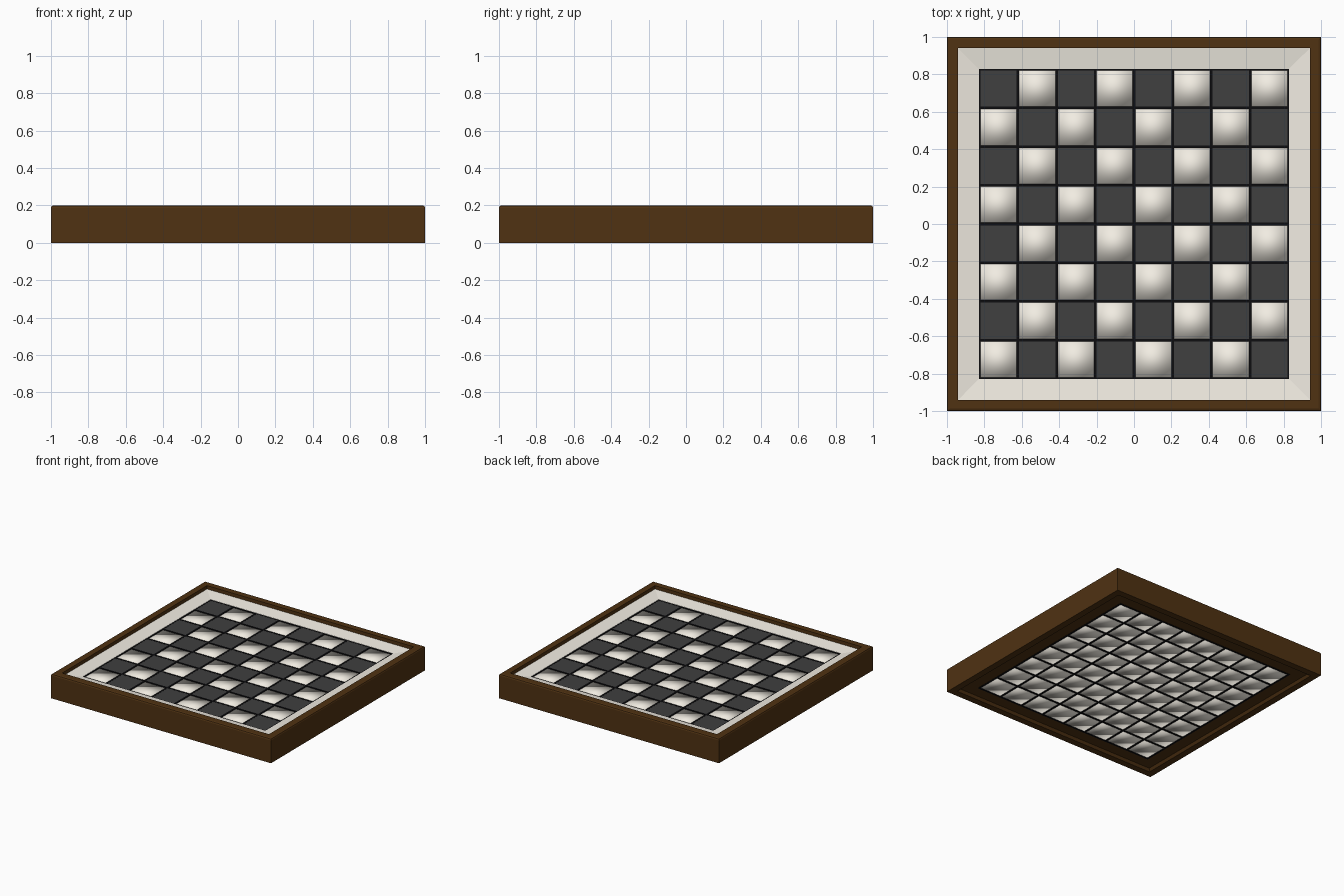
import bpy, bmesh, math

if "Cube" in bpy.data.objects:
    bpy.data.objects.remove(bpy.data.objects["Cube"])

def material(name, r, g, b):
    m = bpy.data.materials.new(name)
    m.diffuse_color = (r, g, b, 1)
    m.use_nodes = True
    m.node_tree.nodes["Principled BSDF"].inputs["Base Color"].default_value = m.diffuse_color
    return m

BROWN = material("walnut", 0.08, 0.032, 0.006)
CREAM = material("ivory", 0.88, 0.84, 0.76)
DARK = material("charcoal", 0.05, 0.05, 0.05)
BLACK = material("black", 0.004, 0.004, 0.005)

def finish(name, bm, mat):
    bmesh.ops.recalc_face_normals(bm, faces=bm.faces)
    me = bpy.data.meshes.new(name)
    bm.to_mesh(me)
    bm.free()
    me.materials.append(mat)
    ob = bpy.data.objects.new(name, me)
    bpy.context.collection.objects.link(ob)
    return ob

def square_ring(name, profile, mat):
    """Sweep a closed (half-width, z) profile around a square."""
    bm = bmesh.new()
    loops = [[bm.verts.new((sx * r, sy * r, z)) for r, z in profile]
             for sx, sy in ((1, 1), (-1, 1), (-1, -1), (1, -1))]
    n = len(profile)
    for k in range(4):
        a, b = loops[k], loops[(k + 1) % 4]
        for i in range(n):
            j = (i + 1) % n
            bm.faces.new((a[i], a[j], b[j], b[i]))
    return finish(name, bm, mat)

def add_box(bm, x, y, sx, sy, z0, z1):
    vs = bmesh.ops.create_cube(bm, size=1)["verts"]
    for v in vs:
        v.co = (x + v.co.x * sx, y + v.co.y * sy, (z0 + z1) / 2 + v.co.z * (z1 - z0))

# Wooden frame with eased top edge and shallow recess underneath
square_ring("frame", [(1, 0), (1, 0.187), (0.996, 0.196), (0.987, 0.2), (0.94, 0.2),
                      (0.94, 0.15), (0.83, 0.14), (0.83, 0.02), (0.93, 0.02), (0.945, 0)], BROWN)

# Sloping ivory border
square_ring("border", [(0.94, 0.172), (0.83, 0.157), (0.83, 0.142), (0.94, 0.152)], CREAM)

# Squares: ivory blocks everywhere, dark tiles on alternate ones
PITCH, CELL = 0.207, 0.193
centres = [(i - 3.5) * PITCH for i in range(8)]
blocks, tiles = bmesh.new(), bmesh.new()
for i, x in enumerate(centres):
    for j, y in enumerate(centres):
        add_box(blocks, x, y, CELL, CELL, 0.022, 0.15)
        if (i + j) % 2:
            add_box(tiles, x, y, CELL, CELL, 0.15, 0.154)
ob = finish("ivory_squares", blocks, CREAM)
ob.data.shade_smooth()
finish("dark_squares", tiles, DARK)

# Black dividing strips
strips = bmesh.new()
for k in range(9):
    p = (k - 4) * PITCH
    add_box(strips, p, 0, PITCH - CELL, 8.07 * PITCH, 0.018, 0.155)
    add_box(strips, 0, p, 8.07 * PITCH, PITCH - CELL, 0.018, 0.155)
finish("dividing_strips", strips, BLACK)
